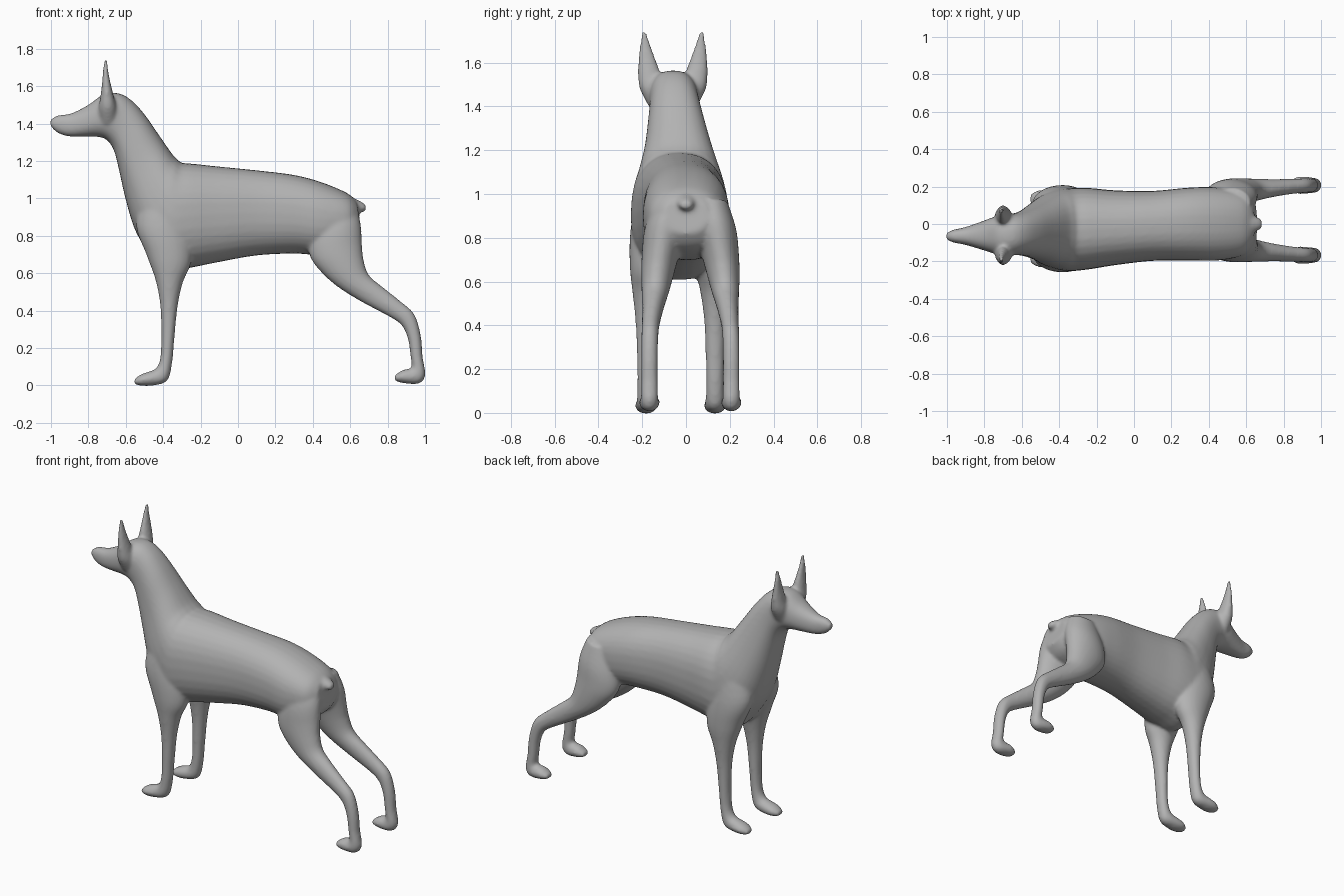
import bpy, bmesh, math

STEPS, SIDES = 5, 32
bm = bmesh.new()


def spow(v, e):
    return math.copysign(abs(v) ** e, v)


def catmull(a, b, c, d, t):
    return 0.5 * (2 * b + (c - a) * t + (2 * a - 5 * b + 4 * c - d) * t * t
                  + (3 * b - a - 3 * c + d) * t ** 3)


def loft(rows, square=2.0):
    """Skin rounded sections: (x1, z1, x2, z2) edge points in side view, y centre, half width."""
    pts = [rows[0]] + rows + [rows[-1]]
    fine = []
    for i in range(1, len(pts) - 2):
        for k in range(STEPS):
            fine.append([catmull(*v, k / STEPS) for v in zip(*pts[i - 1:i + 3])])
    fine.append(rows[-1])
    rings = []
    for x1, z1, x2, z2, y, w in fine:
        ring = []
        for k in range(SIDES):
            a = 2 * math.pi * k / SIDES
            c, s = spow(math.cos(a), 2 / square), spow(math.sin(a), 2 / square)
            ring.append(bm.verts.new(((x1 + x2) / 2 + c * (x1 - x2) / 2, y + s * w,
                                      (z1 + z2) / 2 + c * (z1 - z2) / 2)))
        rings.append(ring)
    for r0, r1 in zip(rings, rings[1:]):
        for k in range(SIDES):
            j = (k + 1) % SIDES
            bm.faces.new((r0[k], r0[j], r1[j], r1[k]))
    bm.faces.new(rings[0][::-1])
    bm.faces.new(rings[-1])


def pair(rows, yc):
    """Mirrored pair of lofts about the plane y = yc."""
    for s in (-1, 1):
        loft([r[:4] + (yc + s * r[4], r[5]) for r in rows])


# Trunk, neck and head, from rump to nose
loft([
    (0.635, 0.985, 0.660, 0.82, 0.0, 0.10),
    (0.58, 1.03, 0.60, 0.75, 0.0, 0.165),
    (0.45, 1.085, 0.45, 0.70, 0.0, 0.195),
    (0.30, 1.125, 0.30, 0.705, 0.0, 0.195),
    (0.10, 1.15, 0.10, 0.695, -0.01, 0.187),
    (-0.10, 1.17, -0.10, 0.66, -0.02, 0.20),
    (-0.24, 1.185, -0.25, 0.63, -0.025, 0.218),
    (-0.30, 1.19, -0.38, 0.61, -0.03, 0.222),
    (-0.32, 1.205, -0.47, 0.70, -0.03, 0.215),
    (-0.35, 1.235, -0.55, 0.83, -0.03, 0.195),
    (-0.42, 1.335, -0.602, 1.00, -0.035, 0.158),
    (-0.50, 1.45, -0.638, 1.16, -0.045, 0.130),
    (-0.57, 1.525, -0.665, 1.26, -0.052, 0.115),
    (-0.64, 1.562, -0.705, 1.315, -0.058, 0.110),
    (-0.72, 1.555, -0.76, 1.33, -0.06, 0.100),
    (-0.80, 1.50, -0.83, 1.33, -0.062, 0.075),
    (-0.89, 1.455, -0.91, 1.332, -0.064, 0.048),
    (-0.965, 1.443, -0.967, 1.352, -0.065, 0.034),
    (-1.004, 1.42, -1.002, 1.385, -0.065, 0.018),
], 2.35)

# Docked tail
loft([
    (0.60, 1.01, 0.62, 0.92, 0.0, 0.05),
    (0.65, 0.987, 0.655, 0.925, 0.0, 0.04),
    (0.682, 0.968, 0.686, 0.932, 0.0, 0.022),
])

# Front legs and paws
pair([
    (-0.50, 1.05, -0.30, 1.05, 0.11, 0.08),
    (-0.545, 0.86, -0.25, 0.82, 0.13, 0.098),
    (-0.49, 0.70, -0.25, 0.66, 0.147, 0.085),
    (-0.44, 0.56, -0.295, 0.55, 0.155, 0.065),
    (-0.415, 0.42, -0.323, 0.42, 0.157, 0.049),
    (-0.410, 0.25, -0.340, 0.25, 0.157, 0.042),
    (-0.417, 0.14, -0.352, 0.12, 0.157, 0.040),
    (-0.44, 0.09, -0.378, 0.025, 0.157, 0.043),
    (-0.48, 0.073, -0.45, 0.0, 0.157, 0.049),
    (-0.52, 0.058, -0.515, -0.002, 0.157, 0.047),
    (-0.555, 0.034, -0.553, 0.006, 0.157, 0.026),
], -0.025)

# Hind legs and paws
pair([
    (0.42, 0.95, 0.62, 0.98, 0.09, 0.08),
    (0.38, 0.80, 0.655, 0.87, 0.115, 0.095),
    (0.385, 0.69, 0.663, 0.75, 0.137, 0.085),
    (0.45, 0.60, 0.672, 0.67, 0.15, 0.075),
    (0.54, 0.522, 0.70, 0.59, 0.16, 0.063),
    (0.66, 0.447, 0.775, 0.525, 0.17, 0.050),
    (0.80, 0.372, 0.867, 0.452, 0.18, 0.041),
    (0.873, 0.323, 0.942, 0.382, 0.185, 0.039),
    (0.908, 0.25, 0.977, 0.27, 0.187, 0.038),
    (0.923, 0.15, 0.988, 0.15, 0.187, 0.038),
    (0.928, 0.10, 1.002, 0.055, 0.187, 0.039),
    (0.912, 0.090, 0.968, 0.010, 0.187, 0.043),
    (0.88, 0.082, 0.885, 0.012, 0.187, 0.047),
    (0.838, 0.055, 0.838, 0.025, 0.187, 0.030),
], 0.02)

# Pricked ears
pair([
    (-0.74, 1.40, -0.65, 1.40, 0.06, 0.05),
    (-0.745, 1.48, -0.65, 1.48, 0.095, 0.056),
    (-0.735, 1.55, -0.665, 1.55, 0.108, 0.052),
    (-0.727, 1.62, -0.682, 1.62, 0.119, 0.039),
    (-0.722, 1.68, -0.693, 1.68, 0.126, 0.025),
    (-0.717, 1.74, -0.699, 1.74, 0.132, 0.012),
], -0.06)

mesh = bpy.data.meshes.new("dog_body")
bmesh.ops.recalc_face_normals(bm, faces=bm.faces)
bm.to_mesh(mesh)
bm.free()
dog = bpy.data.objects.new("dog_body", mesh)
bpy.context.collection.objects.link(dog)

# One plain grey coat
coat = bpy.data.materials.new("plain grey")
coat.diffuse_color = (0.45, 0.45, 0.45, 1)
mesh.materials.append(coat)

# Fuse the overlapping parts into one skin and soften the joins
fuse = dog.modifiers.new("fuse", 'REMESH')
fuse.mode = 'VOXEL'
fuse.voxel_size = 0.01
fuse.use_smooth_shade = True
soft = dog.modifiers.new("soften", 'SMOOTH')
soft.factor = 0.5
soft.iterations = 8
